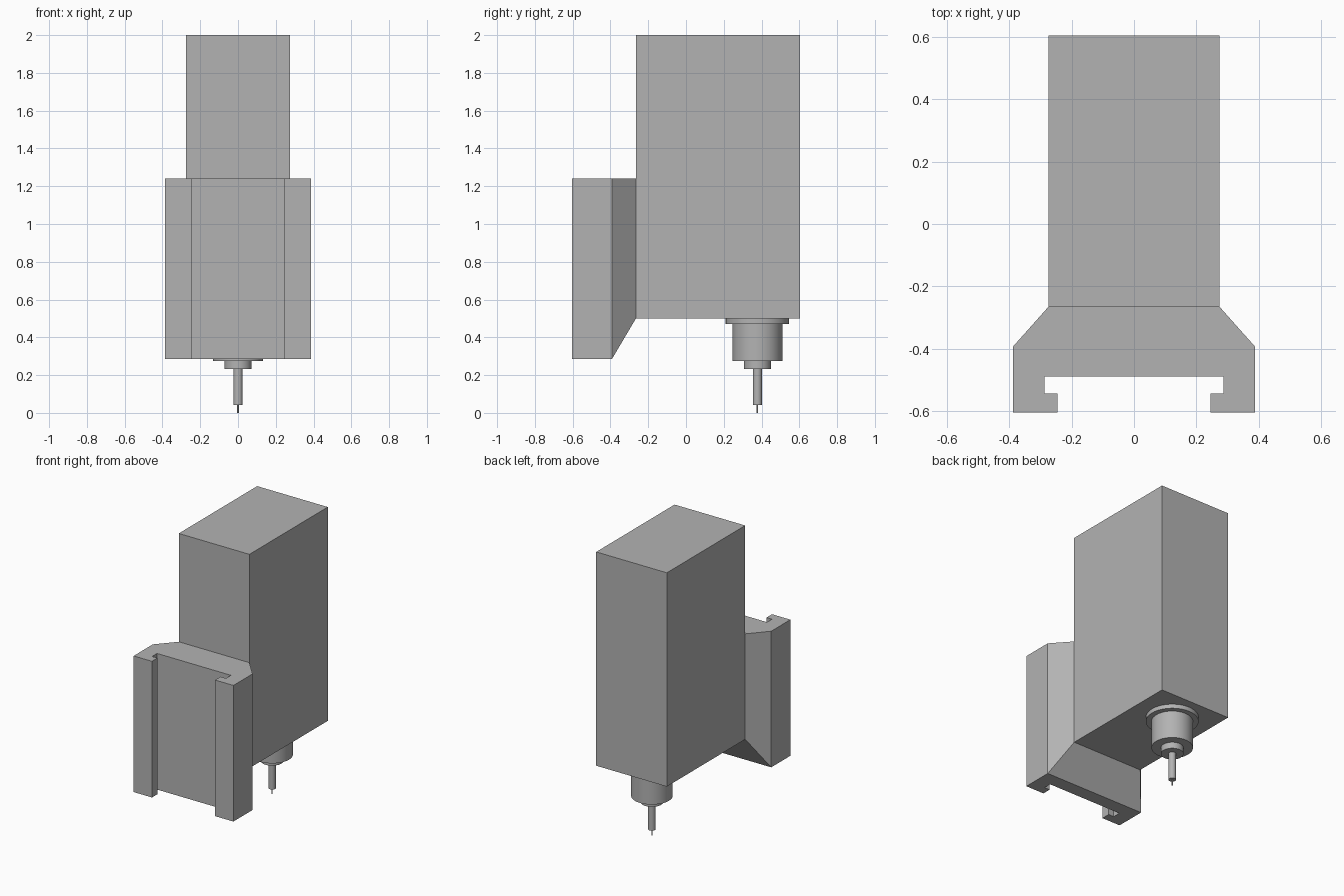
import bpy, bmesh, math

cube = bpy.data.objects.get("Cube")
if cube:
    bpy.data.objects.remove(cube, do_unlink=True)

metal = bpy.data.materials.new("plain_grey")
metal.use_nodes = True
grey = (0.45, 0.45, 0.45, 1)
metal.diffuse_color = grey
metal.node_tree.nodes["Principled BSDF"].inputs["Base Color"].default_value = grey


def finish(name, bm):
    bmesh.ops.recalc_face_normals(bm, faces=bm.faces)
    mesh = bpy.data.meshes.new(name)
    bm.to_mesh(mesh)
    bm.free()
    mesh.materials.append(metal)
    obj = bpy.data.objects.new(name, mesh)
    bpy.context.scene.collection.objects.link(obj)
    return obj


# Shared levels where the carriage meets the housing
JOIN_Y, SHOULDER_Y = -0.265, -0.392
BODY_BOTTOM, RAIL_BOTTOM, RAIL_TOP = 0.5, 0.285, 1.24
HALF = 0.274

# Tall housing block
bm = bmesh.new()
bmesh.ops.create_cube(bm, size=1)
for v in bm.verts:
    v.co.x *= 2 * HALF
    v.co.y = JOIN_Y if v.co.y < 0 else 0.604
    v.co.z = BODY_BOTTOM if v.co.z < 0 else 2
finish("housing", bm)

# Slotted carriage: mirrored half profile, bottom edge raised at the housing
half = [(HALF, JOIN_Y), (0.387, SHOULDER_Y), (0.387, -0.604), (0.245, -0.604),
        (0.245, -0.543), (0.287, -0.543), (0.287, -0.488)]
profile = half + [(-x, y) for x, y in reversed(half)]
bm = bmesh.new()
top = [bm.verts.new((x, y, RAIL_TOP)) for x, y in profile]
low = [bm.verts.new((x, y, BODY_BOTTOM if y == JOIN_Y else RAIL_BOTTOM))
       for x, y in profile]
bm.faces.new(top)
for i in range(len(profile)):
    j = (i + 1) % len(profile)
    bm.faces.new((top[i], top[j], low[j], low[i]))
bm.faces.new(low[1:-1])
bm.faces.new((low[0], low[1], low[-2], low[-1]))
finish("slotted_carriage", bm)


# Spindle stages: name, radius, bottom, top
stages = [("spindle_flange", 0.168, 0.47, 0.5),
          ("spindle_nose", 0.132, 0.276, 0.47),
          ("collet", 0.072, 0.232, 0.276),
          ("tool_shank", 0.024, 0.042, 0.232),
          ("tool_tip", 0.004, 0, 0.042)]
for name, radius, z0, z1 in stages:
    bm = bmesh.new()
    bmesh.ops.create_cone(bm, cap_ends=True, segments=48, radius1=radius,
                          radius2=radius, depth=z1 - z0)
    bmesh.ops.translate(bm, verts=bm.verts, vec=(0, 0.378, (z0 + z1) / 2))
    obj = finish(name, bm)
    bpy.ops.object.select_all(action='DESELECT')
    obj.select_set(True)
    bpy.context.view_layer.objects.active = obj
    bpy.ops.object.shade_smooth_by_angle(angle=math.radians(30))
